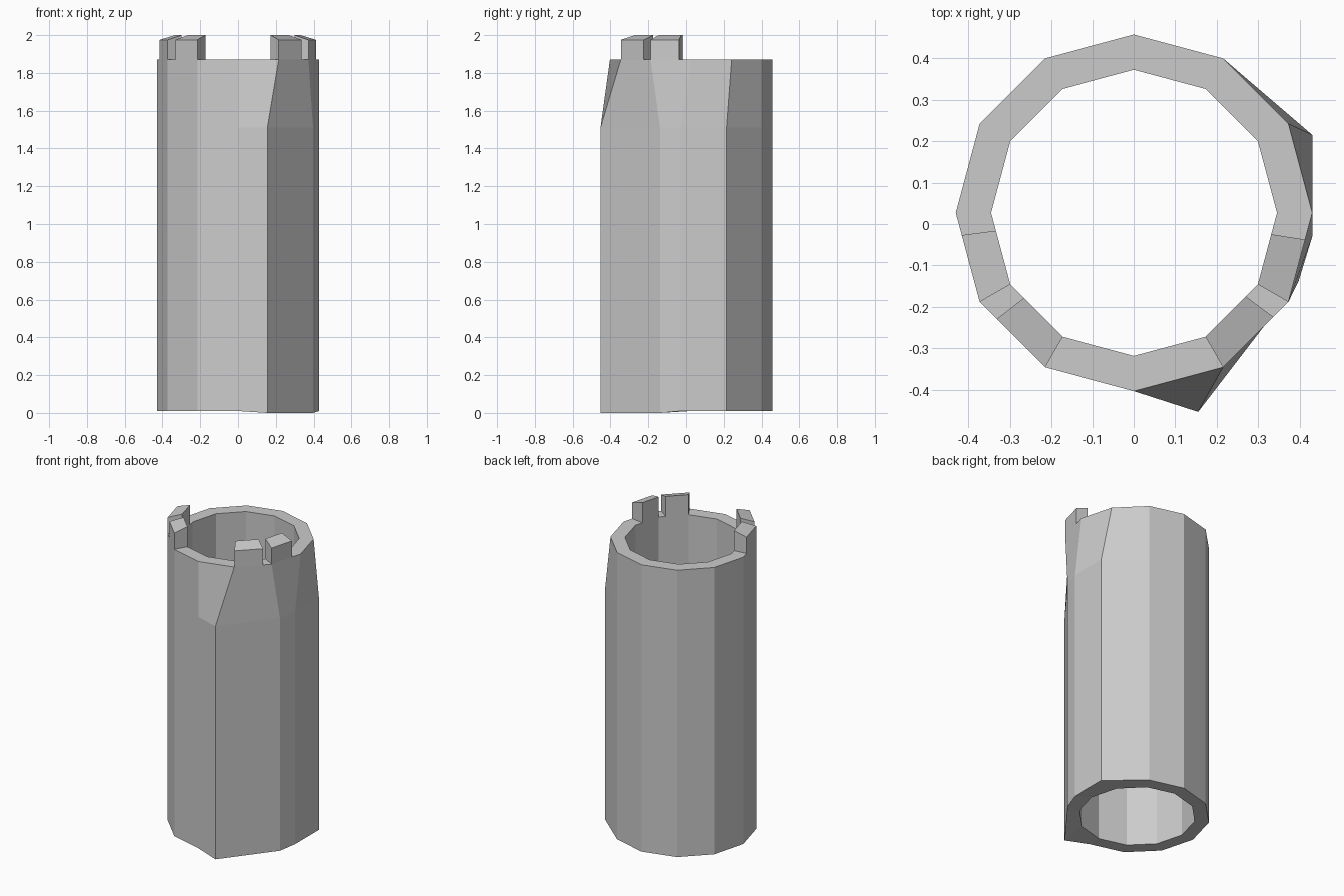
import bpy, bmesh
from math import sin, cos, radians
from mathutils import Vector

if "Cube" in bpy.data.objects:
    bpy.data.objects.remove(bpy.data.objects["Cube"])

CY, R_OUT, R_IN = 0.027, 0.43, 0.345
Z_TOP, Z_MID, Z_BOT = 1.87, 1.51, 0.01


def corner(i, r, z):
    a = radians(90 - 30 * i)          # corner 0 at the back, going clockwise
    return Vector((r * cos(a), CY + r * sin(a), z))


def make_object(name, bm):
    bmesh.ops.recalc_face_normals(bm, faces=bm.faces)
    me = bpy.data.meshes.new(name)
    bm.to_mesh(me)
    bm.free()
    ob = bpy.data.objects.new(name, me)
    bpy.context.collection.objects.link(ob)
    return ob


# Tower wall: 12-sided tube whose right-hand corners bulge out below the rim
bulge = {2: (0.43, 0.215), 3: (0.43, -0.03), 4: (0.397, -0.138), 5: (0.155, -0.453)}


def outer_ring(z, pushed):
    ring = [corner(i, R_OUT, z) for i in range(12)]
    if pushed:
        for i, (x, y) in bulge.items():
            ring[i] = Vector((x, y, z))
    return ring


bottom = outer_ring(Z_BOT, True)
for i in (4, 5):
    bottom[i].z = 0.0
rings = [bottom, outer_ring(Z_MID, True), outer_ring(Z_TOP, False),
         [corner(i, R_IN, Z_TOP) for i in range(12)],
         [corner(i, R_IN, Z_BOT) for i in range(12)]]
bm = bmesh.new()
rows = [[bm.verts.new(p) for p in ring] for ring in rings]
for a, b in zip(rows, rows[1:] + rows[:1]):
    for i in range(12):
        j = (i + 1) % 12
        bm.faces.new((a[i], a[j], b[j], b[i]))
make_object("tower_wall", bm)


# Merlons: blocks along one wall side, with tops sloping down to the outside
def merlon(name, i, j, t0, t1):
    bm = bmesh.new()
    loops = []
    for t in (t0, t1):
        loop = [(R_OUT, Z_TOP), (R_OUT, 1.975), (R_IN, 2.0), (R_IN, Z_TOP)]
        loops.append([bm.verts.new(corner(i, r, z).lerp(corner(j, r, z), t))
                      for r, z in loop])
    a, b = loops
    bm.faces.new(a)
    bm.faces.new(b)
    for k in range(4):
        m = (k + 1) % 4
        bm.faces.new((a[k], a[m], b[m], b[k]))
    make_object(name, bm)


merlon("merlon_right_side", 3, 4, 0.30, 1.0)
merlon("merlon_right_front", 4, 5, 0.23, 1.0)
merlon("merlon_left_side", 9, 8, 0.25, 1.0)
merlon("merlon_left_front", 8, 7, 0.26, 1.0)
